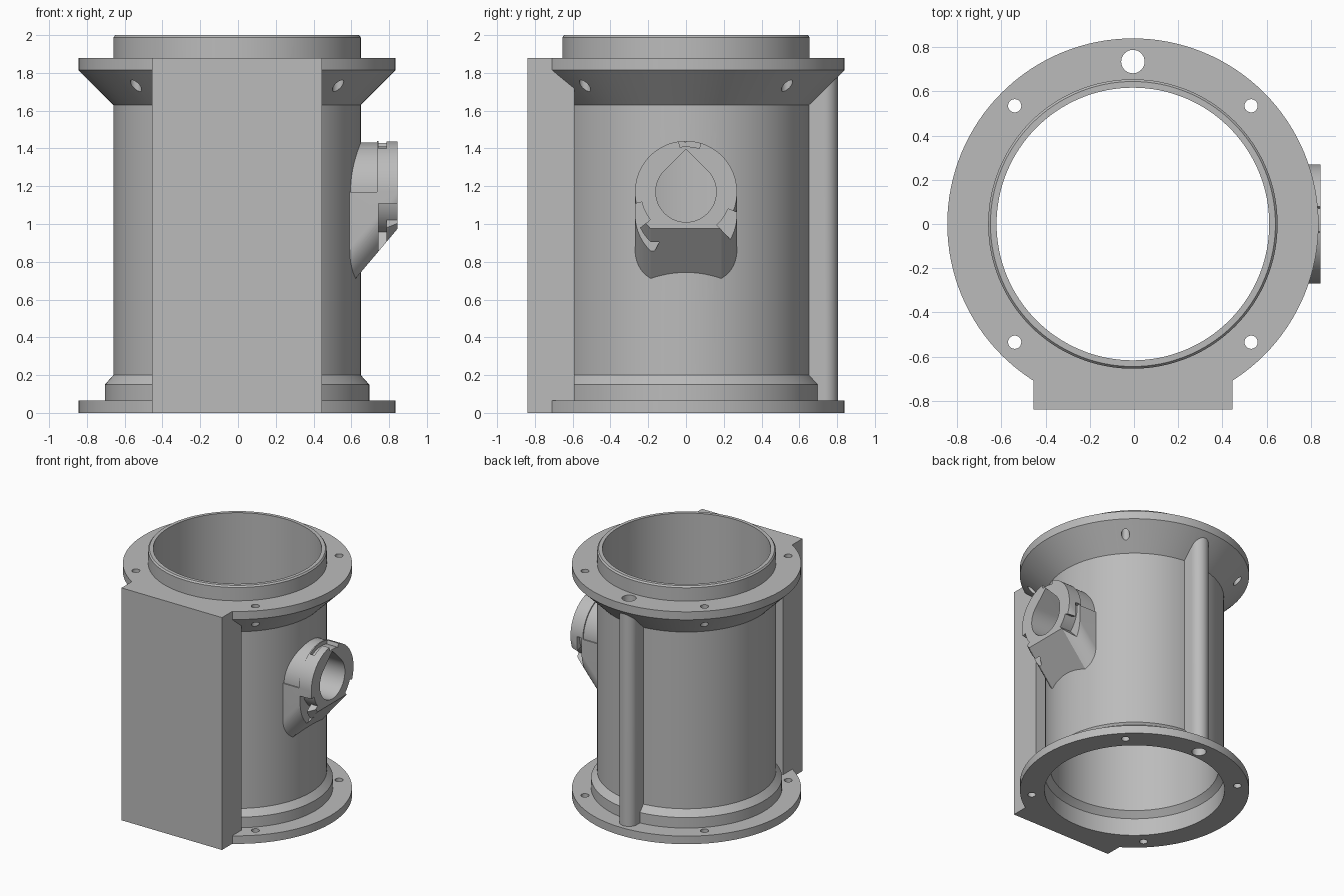
import bpy, bmesh
from math import sin, cos, radians, sqrt, pi
from mathutils import Vector

AXIS_X = -0.005          # axis of the barrel
PORT_Z, PORT_R = 1.17, 0.27
PORT_FACE = 0.845
SEG = 128

if "Cube" in bpy.data.objects:
    bpy.data.objects.remove(bpy.data.objects["Cube"], do_unlink=True)

grey = bpy.data.materials.new("matte grey")
grey.use_nodes = True
grey.diffuse_color = (0.5, 0.5, 0.5, 1)
grey.node_tree.nodes["Principled BSDF"].inputs["Base Color"].default_value = grey.diffuse_color


def finish(bm, name):
    """Turn a bmesh into a scene object."""
    bmesh.ops.recalc_face_normals(bm, faces=bm.faces)
    mesh = bpy.data.meshes.new(name)
    bm.to_mesh(mesh)
    bm.free()
    mesh.materials.append(grey)
    obj = bpy.data.objects.new(name, mesh)
    bpy.context.collection.objects.link(obj)
    return obj


def revolve(name, profile, x=AXIS_X, y=0, seg=SEG):
    """Solid of revolution from (radius, height) pairs, capped at both ends."""
    bm = bmesh.new()
    rings = [[bm.verts.new((x + r * cos(2 * pi * i / seg), y + r * sin(2 * pi * i / seg), z))
              for i in range(seg)] for r, z in profile]
    for a, b in zip(rings, rings[1:]):
        for i in range(seg):
            j = (i + 1) % seg
            bm.faces.new((a[i], a[j], b[j], b[i]))
    bm.faces.new(rings[0])
    bm.faces.new(rings[-1])
    return finish(bm, name)


def prism(name, points, axis, low, high):
    """Extrude a 2D outline along x (points are y, z) or z (points are x, y)."""
    bm = bmesh.new()
    place = (lambda p, t: (t, *p)) if axis == "x" else (lambda p, t: (*p, t))
    a = [bm.verts.new(place(p, low)) for p in points]
    b = [bm.verts.new(place(p, high)) for p in points]
    bm.faces.new(a)
    bm.faces.new(b)
    for i in range(len(a)):
        j = (i + 1) % len(a)
        bm.faces.new((a[i], a[j], b[j], b[i]))
    return finish(bm, name)


def arc(cx, cy, r, start, end, steps):
    """Points along an arc, in degrees."""
    angles = [radians(start + (end - start) * i / steps) for i in range(steps + 1)]
    return [(cx + r * cos(t), cy + r * sin(t)) for t in angles]


def sector(name, r, start, end, low, high):
    """Ring sector around the port axis, used to cut its rim."""
    steps = max(8, int((end - start) / 4))
    outline = arc(0, PORT_Z, 0.4, start, end, steps) + arc(0, PORT_Z, r, end, start, steps)
    return prism(name, outline, "x", low, high)


def combine(target, other, operation, keep=False):
    """Apply a boolean and drop the helper object."""
    mod = target.modifiers.new("boolean", "BOOLEAN")
    mod.operation, mod.object, mod.solver = operation, other, "EXACT"
    bpy.context.view_layer.update()
    with bpy.context.temp_override(object=target, active_object=target):
        bpy.ops.object.modifier_apply(modifier=mod.name)
    if not keep:
        bpy.data.objects.remove(other, do_unlink=True)


# Barrel with both flanges, lower socket and upper spigot
housing = revolve("flanged_barrel", [
    (0.84, 0), (0.84, 0.065), (0.7, 0.065), (0.7, 0.15), (0.655, 0.2),
    (0.655, 1.63), (0.84, 1.815), (0.84, 1.88), (0.655, 1.88),
    (0.655, 1.988), (0.645, 2)])

# Mounting block on the front
block = prism("mounting_block", [(-0.455, -0.84), (0.445, -0.84), (0.445, -0.59), (-0.455, -0.59)],
              "z", 0, 1.88)
combine(housing, block, "UNION")

# Conduit up the back, rounded on its outer side
conduit = prism("conduit", [(AXIS_X + 0.07, 0.6)] + arc(AXIS_X, 0.735, 0.07, 0, 180, 24)
                + [(AXIS_X - 0.07, 0.6)], "z", 0.03, 1.85)
combine(housing, conduit, "UNION")

# Main bore with the wider socket at the bottom
combine(housing, revolve("bore", [(0.66, -0.1), (0.66, 0.14), (0.617, 0.185), (0.617, 2.1)]),
        "DIFFERENCE")

# Conduit hole and four bolt holes
combine(housing, revolve("conduit_hole", [(0.053, -0.1), (0.053, 2.1)], y=0.735, seg=32),
        "DIFFERENCE")
for sx in (-1, 1):
    for sy in (-1, 1):
        hole = revolve("bolt_hole", [(0.03, -0.1), (0.03, 2.1)],
                       x=AXIS_X + sx * 0.535, y=sy * 0.535, seg=24)
        combine(housing, hole, "DIFFERENCE")

# Side port: round sleeve with a flat underside sloping down to the barrel
flat = PORT_Z - 0.195
back, drop = 0.55, 0.35
circle = arc(0, PORT_Z, PORT_R, 0, 360, 96)[:-1]
face = [(y, max(z, flat)) for y, z in circle if z > flat]
half = sqrt(PORT_R ** 2 - 0.195 ** 2)
face += [(-half, flat), (half, flat)]
bm = bmesh.new()
for y, z in face:
    bm.verts.new((PORT_FACE, y, z))
    bm.verts.new((back, y, z - drop))
for y, z in circle:
    if z >= PORT_Z:
        bm.verts.new((back, y, z))
hull = bmesh.ops.convex_hull(bm, input=bm.verts)
bmesh.ops.delete(bm, geom=list({v for v in hull["geom_interior"] if isinstance(v, bmesh.types.BMVert)}),
                 context="VERTS")
bmesh.ops.dissolve_limit(bm, angle_limit=radians(0.5), verts=bm.verts, edges=bm.edges)
port = finish(bm, "side_port")

# Step behind the rim, then three L-shaped bayonet slots
combine(port, sector("step", 0.261, 0, 180, 0.4, 0.735), "DIFFERENCE")
for turn in (0, 120, 240):
    combine(port, sector("entry", 0.24, 73 + turn, 98 + turn, 0.745, 0.9), "DIFFERENCE")
    combine(port, sector("slot", 0.24, 90 + turn, 122 + turn, 0.745, 0.785), "DIFFERENCE")

# Keep the port outside the bore, then open a teardrop hole through the wall
combine(port, revolve("port_trim", [(0.64, 0), (0.64, 2)]), "DIFFERENCE")
teardrop = prism("teardrop", arc(0, PORT_Z, 0.16, 135, 405, 48) + [(0, PORT_Z + 0.16 * sqrt(2))],
                 "x", 0.4, 1)
combine(port, teardrop, "DIFFERENCE", keep=True)
combine(housing, teardrop, "DIFFERENCE")

# Smooth round walls, keep hard edges
for obj in (housing, port):
    bpy.ops.object.select_all(action="DESELECT")
    obj.select_set(True)
    bpy.context.view_layer.objects.active = obj
    bpy.ops.object.shade_smooth_by_angle(angle=radians(25))
